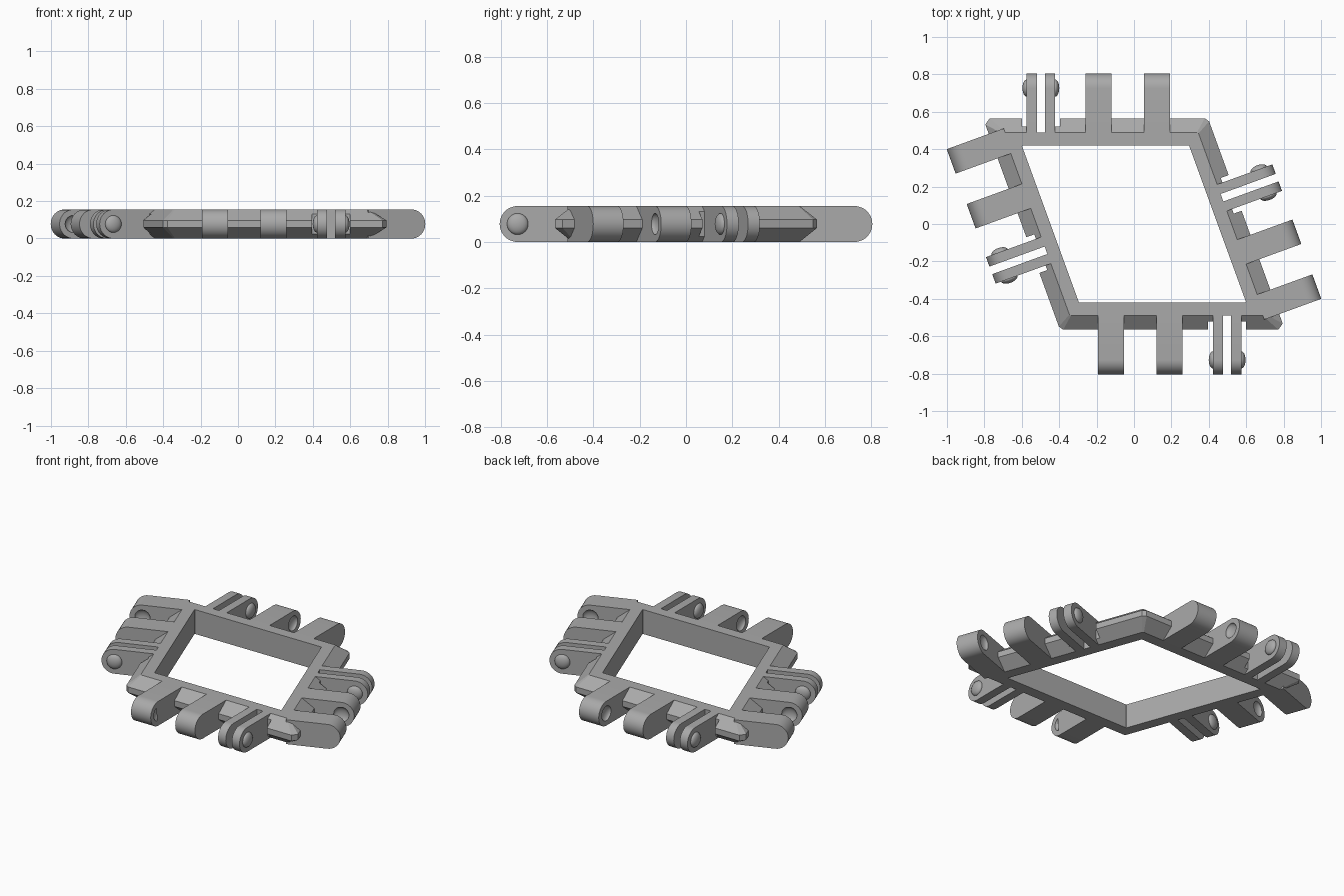
import bpy, bmesh
from math import sin, cos, tan, pi, radians
from mathutils import Matrix, Vector

if "Cube" in bpy.data.objects:
    bpy.data.objects.remove(bpy.data.objects["Cube"])

H = 0.155            # overall height
R = H / 2            # radius of the hinge ends
TIP = 0.384          # reach of the hinges beyond the inner edge
AXIS = TIP - R
SIDE, ANGLE = 0.894, radians(70)

grey = bpy.data.materials.new("grey plastic")
grey.use_nodes = True
grey.diffuse_color = (0.4, 0.4, 0.4, 1)
grey.node_tree.nodes["Principled BSDF"].inputs["Base Color"].default_value = (0.4, 0.4, 0.4, 1)


def finish(name, bm, matrix=Matrix()):
    bmesh.ops.recalc_face_normals(bm, faces=bm.faces)
    mesh = bpy.data.meshes.new(name)
    bm.to_mesh(mesh)
    bm.free()
    mesh.transform(matrix)
    mesh.materials.append(grey)
    ob = bpy.data.objects.new(name, mesh)
    bpy.context.collection.objects.link(ob)
    return ob


def activate(ob):
    bpy.ops.object.select_all(action='DESELECT')
    ob.select_set(True)
    bpy.context.view_layer.objects.active = ob


def smooth(ob):
    activate(ob)
    bpy.ops.object.shade_smooth_by_angle(angle=radians(30))


def carve(ob, cutter):
    activate(ob)
    mod = ob.modifiers.new("carve", 'BOOLEAN')
    mod.operation, mod.solver, mod.object = 'DIFFERENCE', 'EXACT', cutter
    bpy.ops.object.modifier_apply(modifier=mod.name)
    bpy.data.objects.remove(cutter)


def box(name, matrix, x0, x1, y0, y1):
    bm = bmesh.new()
    bmesh.ops.create_cube(bm, size=1)
    scale = Matrix.Diagonal((x1 - x0, y1 - y0, H * 2, 1))
    return finish(name, bm, matrix @ Matrix.Translation(((x0 + x1) / 2, (y0 + y1) / 2, R)) @ scale)


def dome(name, matrix, x):
    # flattened ball on the hinge axis
    bm = bmesh.new()
    bmesh.ops.create_uvsphere(bm, u_segments=24, v_segments=12, radius=0.046)
    return finish(name, bm, matrix @ Matrix.Translation((x, AXIS, R)) @ Matrix.Diagonal((0.5, 1, 1, 1)))


def arm(name, matrix, x, width):
    # bar with a half-round end, extruded along the hinge axis
    arc = [(AXIS + R * sin(pi * i / 20), R - R * cos(pi * i / 20)) for i in range(21)]
    bm = bmesh.new()
    face = bm.faces.new([bm.verts.new((x - width / 2, y, z)) for y, z in [(0.06, 0)] + arc + [(0.06, H)]])
    out = bmesh.ops.extrude_face_region(bm, geom=[face])["geom"]
    bmesh.ops.translate(bm, vec=(width, 0, 0), verts=[v for v in out if isinstance(v, bmesh.types.BMVert)])
    return finish(name, bm, matrix)


# Rhombus frame: rings of clipped corners, bevelled on the outside
def ring(bm, offset, clip, z):
    dx, dy = SIDE * cos(ANGLE) / 2, SIDE * sin(ANGLE) / 2
    acute = Vector((-SIDE / 2 - dx - offset / tan(ANGLE / 2) + 0.306 / 2, dy + offset, z))
    obtuse = Vector((SIDE / 2 - dx + offset * tan(ANGLE / 2), dy + offset, z))
    acute.x = -SIDE / 2 - dx - offset / tan(ANGLE / 2)
    right = Vector((1, 0, 0))
    down = Vector((cos(ANGLE), -sin(ANGLE), 0))
    half = [acute + down * clip, acute + right * clip,
            obtuse - right * clip / 2, obtuse + down * clip / 2]
    other = [Vector((-p.x, -p.y, z)) for p in half]
    return [bm.verts.new(p) for p in half + other]


bm = bmesh.new()
rings = [ring(bm, *spec) for spec in (
    (0, 0.004, 0), (0.07, 0.012, 0), (0.145, 0.035, 0.06),
    (0.145, 0.035, 0.097), (0.07, 0.012, H), (0, 0.004, H))]
for a, b in zip(rings, rings[1:] + rings[:1]):
    for i in range(8):
        j = (i + 1) % 8
        bm.faces.new((a[i], a[j], b[j], b[i]))
frame = finish("frame", bm)

# Each side carries two sockets and one fork; the slanted sides are shifted
sides = {"back": (0, -0.153, 0.42, 0), "left_end": (110, -0.447, 0, 0.221),
         "front": (180, 0.153, -0.42, 0), "right_end": (290, 0.447, 0, 0.221)}
KNUCKLE, PLATE, GAP = 0.139, 0.054, 0.043
for side, (turn, mx, my, shift) in sides.items():
    m = Matrix.Translation((mx, my, 0)) @ Matrix.Rotation(radians(turn), 4, 'Z')
    fork = shift - 0.345
    half = PLATE + GAP / 2

    # clearance around and between the fork plates
    carve(frame, box("clearance", m, fork - half - 0.026, fork + half + 0.026, 0.10, 0.3))
    carve(frame, box("clearance", m, fork - GAP / 2, fork + GAP / 2, 0.07, 0.3))

    # knuckles with facing dimples
    for n, (x, facing) in enumerate(((0.275, -1), (-0.037, 1))):
        knuckle = arm(f"{side}_knuckle_{n + 1}", m, x + shift, KNUCKLE)
        carve(knuckle, dome("dimple", m, x + shift + facing * KNUCKLE / 2))
        smooth(knuckle)

    # fork plates with outward pins
    for n, s in enumerate((-1, 1)):
        smooth(arm(f"{side}_fork_plate_{n + 1}", m, fork + s * (half - PLATE / 2), PLATE))
        smooth(dome(f"{side}_pin_{n + 1}", m, fork + s * half))
